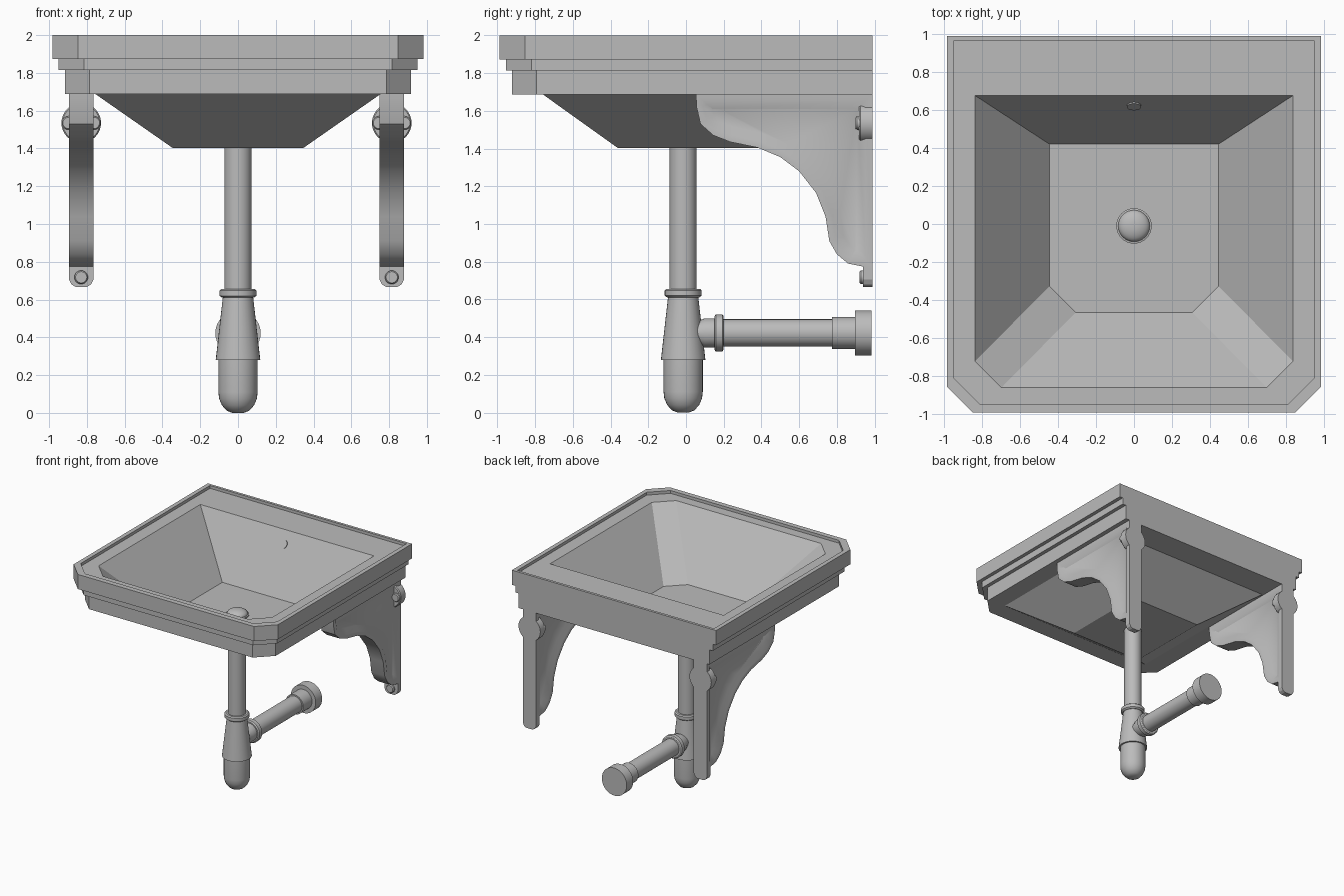
import bpy, bmesh, math
from mathutils import Vector

cube = bpy.data.objects.get("Cube")
if cube:
    bpy.data.objects.remove(cube, do_unlink=True)

GREY = (0.5, 0.5, 0.5, 1)
mat = bpy.data.materials.new("plain_grey")
mat.use_nodes = True
mat.diffuse_color = GREY
mat.node_tree.nodes["Principled BSDF"].inputs["Base Color"].default_value = GREY


def finish(name, bm, smooth=True):
    bmesh.ops.remove_doubles(bm, verts=bm.verts, dist=0.0002)
    bmesh.ops.recalc_face_normals(bm, faces=bm.faces)
    mesh = bpy.data.meshes.new(name)
    bm.to_mesh(mesh)
    bm.free()
    mesh.materials.append(mat)
    ob = bpy.data.objects.new(name, mesh)
    bpy.context.collection.objects.link(ob)
    if smooth:
        bpy.ops.object.select_all(action='DESELECT')
        ob.select_set(True)
        bpy.context.view_layer.objects.active = ob
        bpy.ops.object.shade_smooth_by_angle(angle=math.radians(31))
    return ob


def loft(name, rings, smooth=False):
    """Skin a stack of equal rings and cap both ends."""
    bm = bmesh.new()
    loops = [[bm.verts.new(p) for p in ring] for ring in rings]
    for a, b in zip(loops, loops[1:]):
        for i in range(len(a)):
            j = (i + 1) % len(a)
            bm.faces.new((a[i], a[j], b[j], b[i]))
    bm.faces.new(loops[0])
    bm.faces.new(loops[-1])
    return finish(name, bm, smooth)


def lathe(name, profile, origin, axis=(0, 0, 1), sides=32):
    """Turn (radius, distance) pairs round an axis."""
    turn = Vector((0, 0, 1)).rotation_difference(Vector(axis)).to_matrix()
    angles = [2 * math.pi * i / sides for i in range(sides)]
    rings = [[Vector(origin) + turn @ Vector((r * math.cos(a), r * math.sin(a), d))
              for a in angles] for r, d in profile]
    return loft(name, rings, True)


def plan(hx, back, front, cut, z):
    """Rectangle with its two front corners cut off."""
    return [(hx, back, z), (-hx, back, z), (-hx, front + cut, z),
            (-hx + cut, front, z), (hx - cut, front, z), (hx, front + cut, z)]


# Basin: tapered underside, stepped rim, raised lip and sloping bowl
BACK = 0.988
loft("basin", [
    plan(0.345, 0.4, -0.36, 0, 1.402),
    plan(0.755, 0.75, -0.76, 0, 1.688),
    plan(0.917, BACK, -0.922, 0.13, 1.688),
    plan(0.917, BACK, -0.922, 0.13, 1.815),
    plan(0.95, BACK, -0.955, 0.135, 1.815),
    plan(0.95, BACK, -0.955, 0.135, 1.873),
    plan(0.982, BACK, -0.99, 0.135, 1.873),
    plan(0.982, BACK, -0.99, 0.135, 2.0),
    plan(0.945, 0.965, -0.945, 0.135, 2.0),
    plan(0.945, 0.965, -0.945, 0.135, 1.975),
    plan(0.835, 0.675, -0.86, 0.138, 1.975),
    plan(0.445, 0.42, -0.465, 0.138, 1.5)])

# Overflow cover and drain plug
lathe("overflow_cover", [(0.038, -0.003), (0.038, 0.008)], (0, 0.622, 1.876),
      (0, -0.475, 0.255), 24)
lathe("drain_ring", [(0.093, 0), (0.093, 0.012), (0.083, 0.015)], (0, -0.01, 1.498))
lathe("drain_plug", [(0.083 * math.cos(t * math.pi / 14),
                      0.04 * math.sin(t * math.pi / 14)) for t in range(7)],
      (0, -0.01, 1.513))

# Waste pipe and bottle trap
AX = (0, -0.015, 0)
lathe("waste_pipe", [(0.072, 0.64), (0.072, 1.42)], AX)
lathe("trap_collar", [(0.085, 0.61), (0.098, 0.62), (0.098, 0.648), (0.088, 0.656)], AX)
lathe("trap_body", [(0.118, 0.28), (0.08, 0.615)], AX)
lathe("trap_cup", [(0.03, 0.0), (0.06, 0.012), (0.085, 0.04), (0.1, 0.075),
                   (0.104, 0.11), (0.104, 0.285)], AX)

# Outlet pipe running back to the wall
OUT, ALONG = (0, 0, 0.422), (0, 1, 0)
lathe("outlet_branch", [(0.066, 0), (0.066, 0.07), (0.078, 0.1), (0.078, 0.16)], OUT, ALONG)
lathe("outlet_collar", [(0.088, 0.15), (0.098, 0.158), (0.098, 0.193), (0.088, 0.2)],
      OUT, ALONG)
lathe("outlet_pipe", [(0.073, 0.15), (0.073, 0.8)], OUT, ALONG)
lathe("outlet_sleeve", [(0.085, 0.775), (0.085, 0.9)], OUT, ALONG)
lathe("wall_flange", [(0.12, 0.896), (0.12, 0.985)], OUT, ALONG)

# Bracket silhouette as (y, z)
SIDE = [(BACK, 1.69), (0.053, 1.69), (0.056, 1.62), (0.077, 1.53), (0.145, 1.47),
        (0.235, 1.435), (0.38, 1.405), (0.5, 1.355), (0.6, 1.28), (0.69, 1.165),
        (0.74, 1.04), (0.76, 0.91), (0.8, 0.84), (0.86, 0.79), (BACK, 0.765)]


def bracket(side, cx):
    w = 0.064
    bm = bmesh.new()
    face = bm.faces.new([bm.verts.new((cx - w, y, z)) for y, z in SIDE])
    new = bmesh.ops.extrude_face_region(bm, geom=[face])["geom"]
    bmesh.ops.translate(bm, vec=(2 * w, 0, 0),
                        verts=[v for v in new if isinstance(v, bmesh.types.BMVert)])
    bmesh.ops.recalc_face_normals(bm, faces=bm.faces)
    # Softly sunken panel on each flank
    for f in [f for f in bm.faces if abs(f.normal.x) > 0.9]:
        bmesh.ops.inset_region(bm, faces=[f], thickness=0.035, use_even_offset=True)
        bmesh.ops.inset_region(bm, faces=[f], thickness=0.045, depth=-0.025,
                               use_even_offset=True)
    finish(side + "_bracket", bm)

    # Wall plate: round lobe above, rounded tab below
    lathe(side + "_lobe", [(0.098, 0.918), (0.105, 0.926), (0.105, BACK)],
          (cx, 0, 1.535), ALONG)
    tab = [(cx - w, 0.78), (cx - w, 0.705), (cx - 0.052, 0.68), (cx - 0.03, 0.667),
           (cx + 0.03, 0.667), (cx + 0.052, 0.68), (cx + w, 0.705), (cx + w, 0.78)]
    loft(side + "_tab", [[(x, y, z) for x, z in tab] for y in (0.94, BACK)])

    # Screw heads
    for i, (dx, z, y) in enumerate([(-0.067, 1.535, 0.9), (0.067, 1.535, 0.9),
                                    (0, 0.718, 0.92)]):
        lathe(f"{side}_screw_{i + 1}", [(0.03, y), (0.036, y + 0.008), (0.036, y + 0.03)],
              (cx + dx, 0, z), ALONG, 20)


bracket("left", 0.814)
bracket("right", -0.83)
